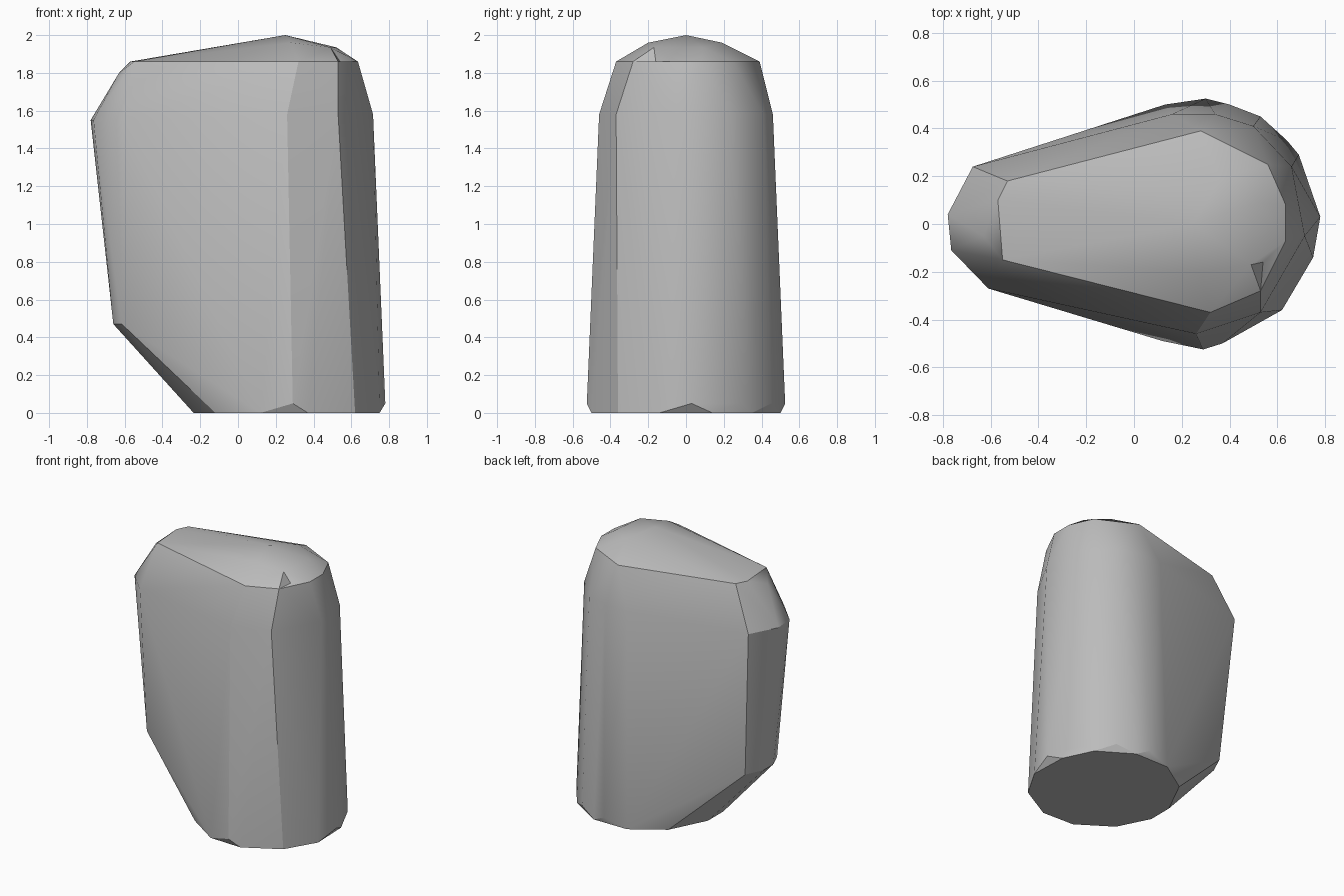
import bpy, bmesh, math
from mathutils import Vector

cube = bpy.data.objects.get("Cube")
if cube:
    bpy.data.objects.remove(cube, do_unlink=True)

# Cross-sections of the body: height, then outline points (x, y)
base = (0.0, [(0.75, -0.14), (0.62, -0.36), (0.37, -0.50), (0.12, -0.49),
              (-0.12, -0.33), (-0.235, -0.10), (-0.235, 0.08), (-0.10, 0.35),
              (0.13, 0.50), (0.40, 0.50), (0.64, 0.35), (0.74, 0.14)])
foot = (0.05, [(0.29, -0.525), (0.78, 0.03), (0.69, 0.29), (0.53, 0.45), (0.30, 0.525)])
beak_bottom = (0.47, [(-0.66, 0.04), (-0.66, -0.07), (-0.615, -0.18), (-0.60, 0.17)])
beak_top = (1.55, [(-0.78, 0.04), (-0.765, -0.11), (-0.61, -0.27), (-0.675, 0.24)])
shoulder = (1.58, [(0.26, -0.46), (0.53, -0.37), (0.715, -0.05), (0.66, 0.24),
                   (0.50, 0.41), (0.34, 0.46), (0.16, 0.46)])
beak_brow = (1.80, [(-0.63, -0.05)])
rim = (1.86, [(-0.55, -0.15), (0.32, -0.37), (0.53, -0.28), (0.635, -0.07),
              (0.635, 0.08), (0.56, 0.25), (0.28, 0.39), (-0.53, 0.18), (-0.57, 0.10)])
crown_edge = (1.935, [(0.52, 0.09), (0.49, -0.17)])
crown = (1.96, [(0.36, 0.19), (0.28, -0.20)])
peak = (2.0, [(0.25, 0.0)])

material = bpy.data.materials.new("plain grey")
material.use_nodes = True
grey = (0.5, 0.5, 0.5, 1.0)
material.diffuse_color = grey
material.node_tree.nodes["Principled BSDF"].inputs["Base Color"].default_value = grey

# Wrap the cross-sections in one faceted skin
bm = bmesh.new()
for z, outline in (base, foot, beak_bottom, beak_top, shoulder, beak_brow,
                   rim, crown_edge, crown, peak):
    for x, y in outline:
        bm.verts.new((x, y, z))
hull = bmesh.ops.convex_hull(bm, input=bm.verts[:])
loose = [v for v in bm.verts if not v.link_faces]
bmesh.ops.delete(bm, geom=loose, context='VERTS')
bmesh.ops.recalc_face_normals(bm, faces=bm.faces[:])

# Small dent beside the crown
spot = Vector((0.55, -0.17, 1.887))
face = min(bm.faces, key=lambda f: (f.calc_center_median() - spot).length)
normal = face.normal.copy()
dent = bmesh.ops.poke(bm, faces=[face])
for v in dent["verts"]:
    v.co -= normal * 0.03

# Merge the flat underside into one face
bmesh.ops.dissolve_limit(bm, angle_limit=math.radians(1),
                         verts=bm.verts[:], edges=bm.edges[:])

mesh = bpy.data.meshes.new("body")
bm.to_mesh(mesh)
bm.free()
mesh.materials.append(material)
body = bpy.data.objects.new("body", mesh)
bpy.context.collection.objects.link(body)

# Soft shading with crisp edges
bpy.ops.object.select_all(action='DESELECT')
body.select_set(True)
bpy.context.view_layer.objects.active = body
bpy.ops.object.shade_smooth_by_angle(angle=math.radians(30))
